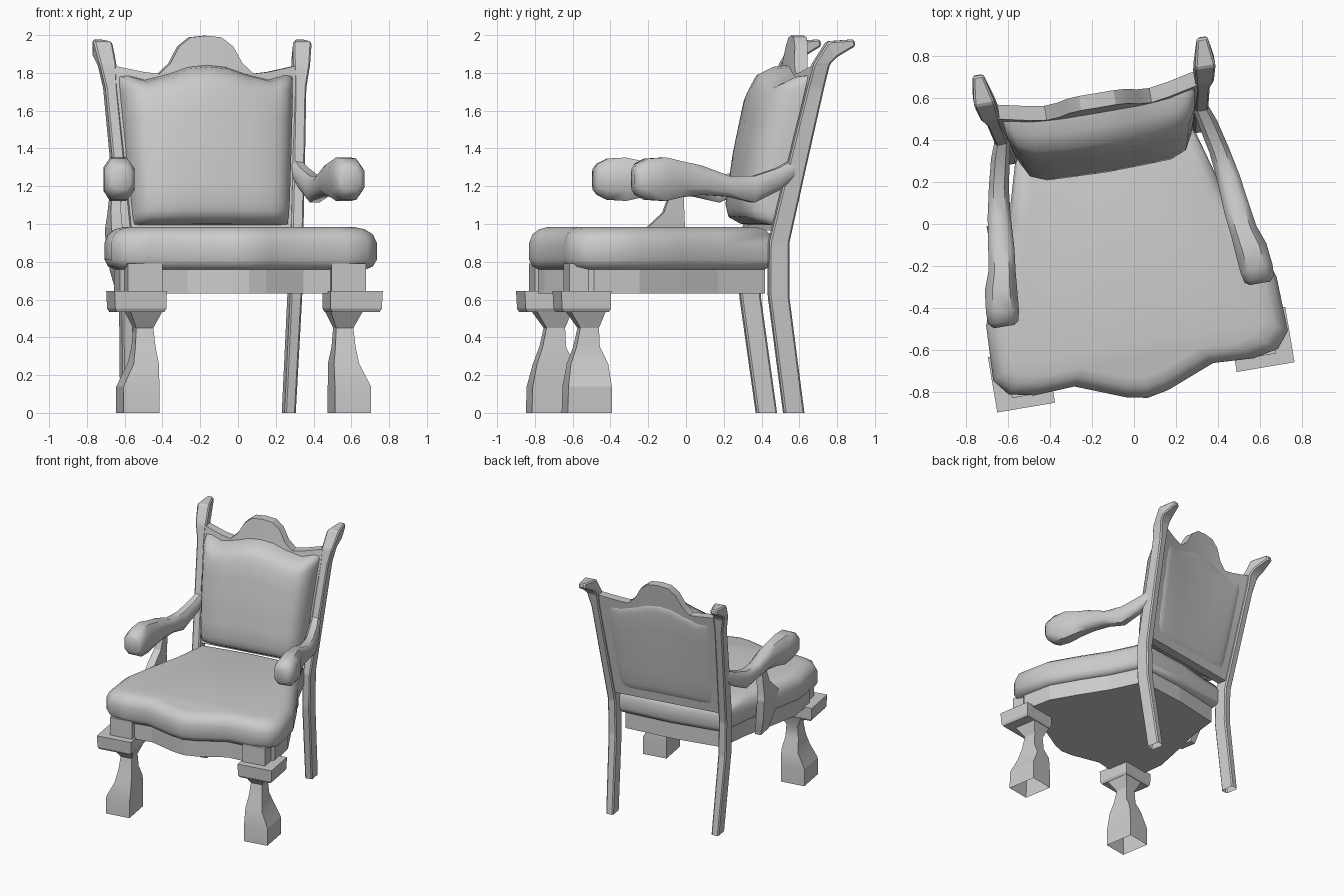
import bpy, bmesh
from math import radians
from mathutils import Matrix, Vector

if "Cube" in bpy.data.objects:
    bpy.data.objects.remove(bpy.data.objects["Cube"])

GREY = bpy.data.materials.new("plain grey")
GREY.use_nodes = True
GREY.diffuse_color = (.6, .6, .6, 1)
GREY.node_tree.nodes["Principled BSDF"].inputs["Base Color"].default_value = (.6, .6, .6, 1)

# The whole chair is turned slightly about the vertical axis
PLACE = Matrix.Translation((-0.075, 0, 0)) @ Matrix.Rotation(radians(9.6), 4, 'Z')


def finish(name, bm, angle=0, bevel=0):
    bmesh.ops.remove_doubles(bm, verts=bm.verts, dist=0.0005)
    bmesh.ops.recalc_face_normals(bm, faces=bm.faces)
    if bevel:
        edges = [e for e in bm.edges if not e.is_boundary]
        bmesh.ops.bevel(bm, geom=edges, offset=bevel, segments=1, affect='EDGES')
    bm.transform(PLACE)
    me = bpy.data.meshes.new(name)
    bm.to_mesh(me)
    bm.free()
    ob = bpy.data.objects.new(name, me)
    bpy.context.collection.objects.link(ob)
    me.materials.append(GREY)
    if angle:
        me.polygons.foreach_set("use_smooth", [True] * len(me.polygons))
        me.set_sharp_from_angle(angle=radians(angle))


def loft(name, rings, side=1, open_bottom=False, **kw):
    """Skin a list of rings and cap the ends; side=-1 mirrors."""
    bm = bmesh.new()
    vs = [[bm.verts.new((side * x, y, z)) for x, y, z in r] for r in rings]
    n = len(vs[0])
    for a, b in zip(vs, vs[1:]):
        for i in range(n):
            bm.faces.new((a[i], a[(i + 1) % n], b[(i + 1) % n], b[i]))
    if not open_bottom:
        bm.faces.new(vs[0])
    bm.faces.new(vs[-1])
    finish(name, bm, **kw)


def quad(z, x, y, w, d, tilt=0):
    """Rectangular ring; tilt lifts its front edge."""
    return [(x + i * w / 2, y + j * d / 2, z - j * tilt)
            for i, j in ((-1, -1), (1, -1), (1, 1), (-1, 1))]


def lerp(table, t):
    for (a, p), (b, q) in zip(table, table[1:]):
        if t <= b:
            return p + (q - p) * max(0, t - a) / (b - a)
    return table[-1][1]


# Seat outline, one half, front to back
HALF = [(0, -.83), (.1, -.81), (.33, -.72), (.52, -.73), (.64, -.705), (.70, -.63),
        (.69, -.37), (.60, -.13), (.50, .11), (.42, .39), (0, .41)]
OUTLINE = HALF + [(-x, y) for x, y in HALF[-2:0:-1]]


def slab(z, inset):
    k = 1 - inset / .62
    return [(x * k, -.2 + (y + .2) * k, z) for x, y in OUTLINE]


loft("seat_cushion", [slab(.76, .035), slab(.775, .005), slab(.81, -.012), slab(.90, -.012),
                      slab(.945, .005), slab(.972, .04), slab(.984, .085)], angle=50)
loft("seat_apron", [slab(.632, .035), slab(.78, .035)])


# Back: a leaning, slightly bowed surface shared by board and cushions
def lean(z):
    return .42 + .22 * (z - .9)


def bow(x, z):
    return -.055 * max(0, 1 - (x / .48) ** 2) * (z - .97) / .9


def half_width(z):
    return .42 + .068 * (z - .99)


CREST = [(0, 1.997), (.08, 1.988), (.14, 1.94), (.19, 1.85), (.25, 1.795), (.33, 1.805), (.49, 1.84)]
CUSHION = [(0, 1.845), (.1, 1.835), (.2, 1.80), (.33, 1.765), (.44, 1.795), (.49, 1.785)]
EDGE = [(0, 1), (.7, .96), (.88, .82), (.97, .48), (1, 0)]


def panel(name, cols, rows, bottom, top, extra, front, back, angle):
    """Closed panel on the leaning surface between two depth functions."""
    bm = bmesh.new()
    sheets = []
    for depth in (front, back):
        sheet = []
        for s in cols:
            line = []
            for t in rows:
                crest = lerp(top, abs(s) * .48)
                z = bottom + (crest - bottom) * (t + 1) / 2
                x = s * (half_width(z) + extra)
                line.append(bm.verts.new((x, lean(z) + bow(x, z) + depth(s, t), z)))
            sheet.append(line)
        sheets.append(sheet)
        for i in range(len(cols) - 1):
            for j in range(len(rows) - 1):
                bm.faces.new((sheet[i][j], sheet[i + 1][j], sheet[i + 1][j + 1], sheet[i][j + 1]))
    rim = [[sh[i][0] for i in range(len(cols))] + sh[-1][1:]
           + [sh[i][-1] for i in range(len(cols) - 2, -1, -1)] + sh[0][-2:0:-1] for sh in sheets]
    n = len(rim[0])
    for i in range(n):
        k = (i + 1) % n
        bm.faces.new((rim[0][i], rim[0][k], rim[1][k], rim[1][i]))
    finish(name, bm, angle=angle)


def mirrored(values):
    return [-v for v in reversed(values) if v] + values


def puff(amount):
    return lambda s, t: amount * lerp(EDGE, abs(s)) * lerp(EDGE, abs(t))


panel("back_board", mirrored([0] + [x / .48 for x, z in CREST[1:-1]] + [1]), [-1, -.5, 0, .5, 1],
      .965, CREST, .012, lambda s, t: -.035, lambda s, t: .035, 30)
grid = mirrored([0, .21, .42, .7, .8, .88, .97, 1])
panel("back_cushion", grid, grid, .99, CUSHION, 0, puff(-.215), lambda s, t: .01, 50)
panel("rear_upholstery", grid, grid, 1.0, CUSHION, -.012, lambda s, t: -.01, puff(.052), 50)

# Arm path: x, y, z, width, height
ARM = [(.475, .50, 1.295, .07, .10), (.503, .40, 1.235, .09, .12), (.533, .27, 1.183, .095, .14),
       (.555, .13, 1.20, .11, .11), (.570, -.02, 1.232, .125, .155), (.585, -.13, 1.237, .13, .19),
       (.605, -.22, 1.237, .155, .23), (.615, -.32, 1.237, .158, .218),
       (.62, -.372, 1.237, .145, .165), (.62, -.392, 1.237, .10, .11)]
OCTAGON = [(.5, .27), (.27, .5), (-.27, .5), (-.5, .27), (-.5, -.27), (-.27, -.5), (.27, -.5), (.5, -.27)]


def arm_rings():
    for i, (x, y, z, w, h) in enumerate(ARM):
        a, b = Vector(ARM[max(i - 1, 0)][:2]), Vector(ARM[min(i + 1, len(ARM) - 1)][:2])
        d = (b - a).normalized()
        yield [(x - d.y * w * p, y + d.x * w * p, z + h * q) for p, q in OCTAGON]


# Parts that come in pairs; legs and posts are hollow underneath
for side, label in ((1, "left"), (-1, "right")):
    loft(label + "_front_leg", [
        quad(0, .568, -.629, .193, .237), quad(.14, .568, -.627, .193, .232),
        quad(.26, .538, -.62, .135, .20), quad(.35, .537, -.625, .108, .125),
        quad(.45, .537, -.616, .092, .10), quad(.54, .538, -.63, .175, .19)],
        side, open_bottom=True, angle=25)
    loft(label + "_leg_plate", [quad(.535, .578, -.655, .255, .245),
                                quad(.552, .578, -.655, .275, .262),
                                quad(.645, .58, -.657, .28, .268)], side)
    loft(label + "_leg_block", [quad(.64, .547, -.635, .185, .2),
                                quad(.79, .547, -.635, .185, .2)], side)
    loft(label + "_back_post", [
        quad(0, .434, .505, .06, .108), quad(.62, .452, .42, .065, .108),
        quad(.9, .457, .42, .065, .108), quad(1.3, .482, .51, .065, .10),
        quad(1.72, .507, .607, .065, .09), quad(1.845, .52, .635, .09, .088),
        quad(1.925, .535, .69, .10, .045, .042), quad(1.96, .543, .812, .05, .008, .018)],
        side, open_bottom=True, bevel=.009)
    loft(label + "_arm", list(arm_rings()), side, angle=50)

# Single arm support on the right side
loft("right_arm_support", [
    quad(.635, .545, -.02, .05, .13), quad(.75, .57, -.025, .06, .19),
    quad(.94, .592, -.03, .06, .25), quad(.98, .592, -.01, .06, .20),
    quad(1.06, .583, .03, .055, .11), quad(1.19, .572, .05, .05, .06)], -1)
